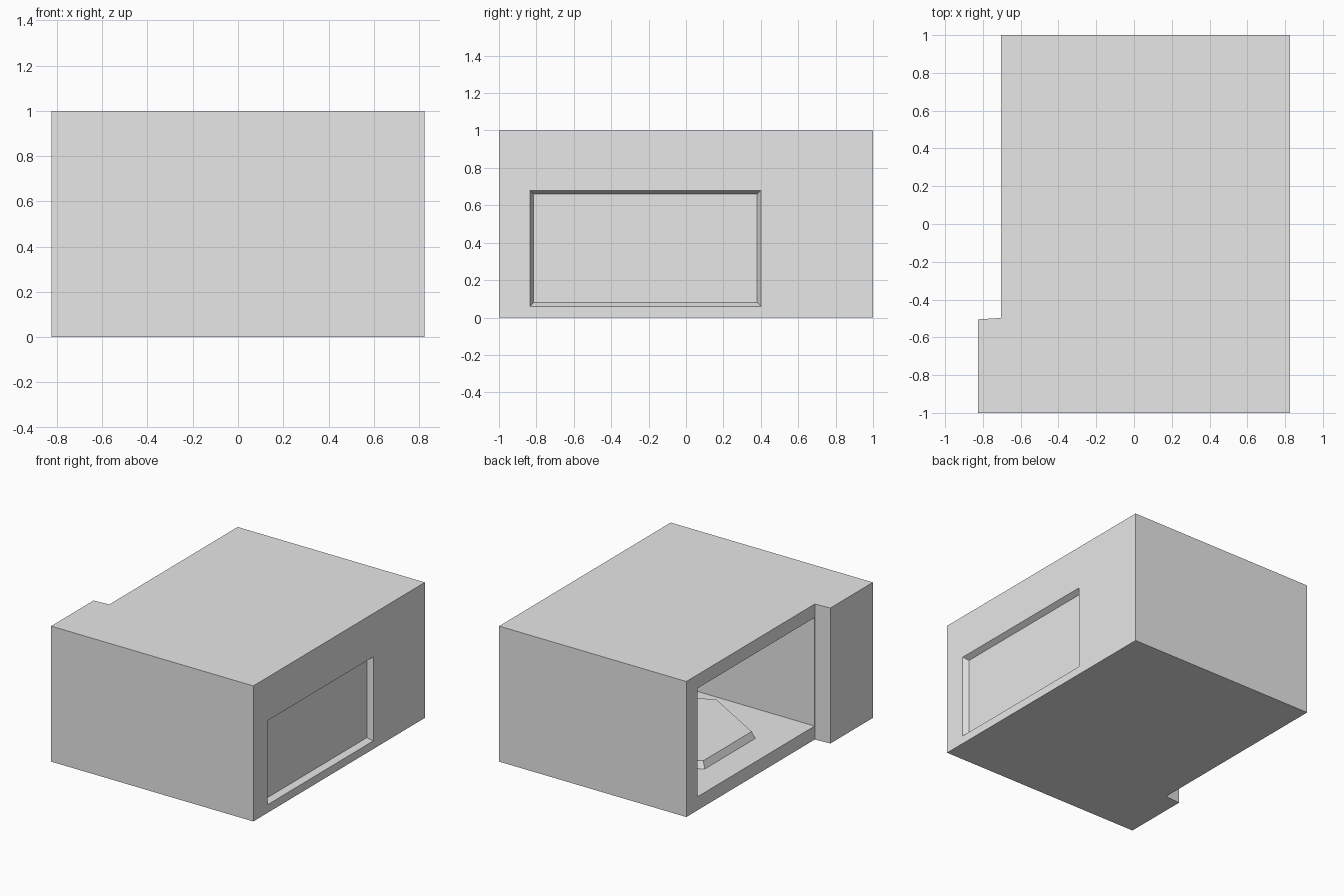
import bpy
import bmesh

cube = bpy.data.objects.get("Cube")
if cube:
    bpy.data.objects.remove(cube, do_unlink=True)

grey = bpy.data.materials.new("plain_grey")
grey.use_nodes = True
grey.diffuse_color = (0.8, 0.8, 0.8, 1)
grey.node_tree.nodes["Principled BSDF"].inputs["Base Color"].default_value = (0.8, 0.8, 0.8, 1)


def loft(name, lower, upper):
    """Closed solid between two matching rings of points."""
    bm = bmesh.new()
    a = [bm.verts.new(p) for p in lower]
    b = [bm.verts.new(p) for p in upper]
    bm.faces.new(a)
    bm.faces.new(b)
    for i in range(len(a)):
        j = (i + 1) % len(a)
        bm.faces.new((a[i], a[j], b[j], b[i]))
    bmesh.ops.recalc_face_normals(bm, faces=bm.faces)
    mesh = bpy.data.meshes.new(name)
    bm.to_mesh(mesh)
    bm.free()
    mesh.materials.append(grey)
    obj = bpy.data.objects.new(name, mesh)
    bpy.context.collection.objects.link(obj)
    return obj


def side_rect(x, y0, y1, z0, z1, grow=0):
    """Rectangle facing sideways at the given x."""
    y0, y1, z0, z1 = y0 - grow, y1 + grow, z0 - grow, z1 + grow
    return [(x, y0, z0), (x, y1, z0), (x, y1, z1), (x, y0, z1)]


def cut(target, cutter):
    cutter.hide_render = True
    mod = target.modifiers.new("cut", "BOOLEAN")
    mod.operation = "DIFFERENCE"
    mod.solver = "EXACT"
    mod.object = cutter
    bpy.context.view_layer.objects.active = target
    bpy.ops.object.modifier_apply(modifier=mod.name)
    bpy.data.objects.remove(cutter, do_unlink=True)


# Building shell: plan outline with the jutting front corner
plan = [(-0.825, -1), (0.825, -1), (0.825, 1), (-0.703, 1), (-0.703, -0.497), (-0.825, -0.505)]
shell = loft("building_shell", [(x, y, 0) for x, y in plan], [(x, y, 1) for x, y in plan])

# Open bay on the right side
bay = (-0.495, 0.87, 0.1, 0.9)
cut(shell, loft("bay_cutter", side_rect(-0.76, *bay), side_rect(0.72, *bay)))

# Shallow recess with sloped edges on the left side
panel = (-0.835, 0.4, 0.06, 0.68)
cut(shell, loft("recess_cutter", side_rect(0.865, *panel, 0.02), side_rect(0.785, *panel, -0.02)))

# Six-sided platform on the bay floor
bpy.ops.mesh.primitive_cone_add(vertices=6, radius1=0.59, radius2=0.565, depth=0.05,
                                location=(0.02, 0.187, 0.125))
platform = bpy.context.object
platform.name = "hexagonal_platform"
platform.data.materials.append(grey)
